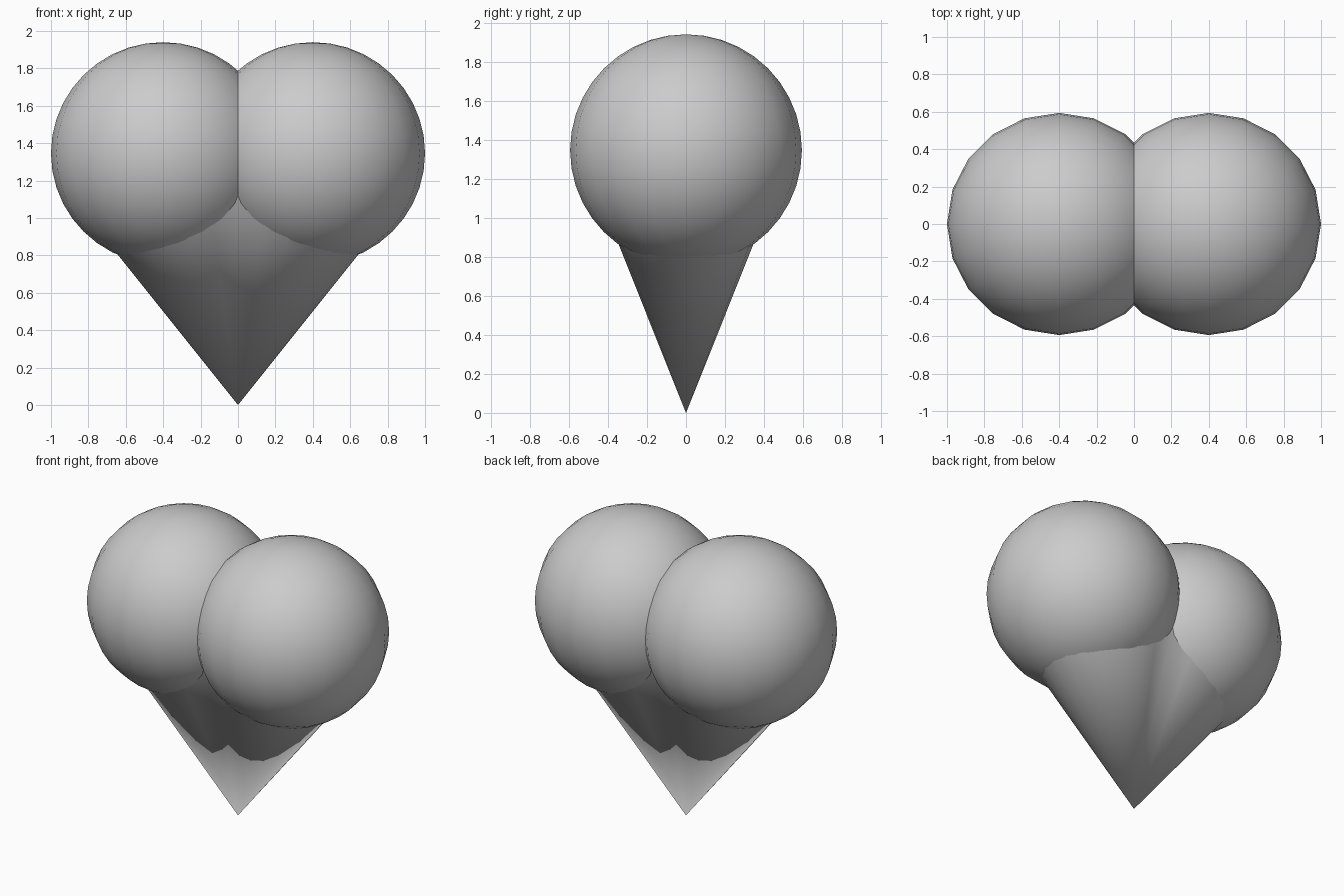
import bpy, bmesh, math

if "Cube" in bpy.data.objects:
    bpy.data.objects.remove(bpy.data.objects["Cube"])

# Two rounded lobes, 20-sided around the vertical axis
for name, side in (("left_lobe", -1), ("right_lobe", 1)):
    bpy.ops.mesh.primitive_uv_sphere_add(segments=20, ring_count=20, radius=1,
                                         location=(0.4 * side, 0, 1.346))
    lobe = bpy.context.object
    lobe.name = name
    lobe.scale = (0.6, 0.594, 0.594)
    bpy.ops.object.shade_smooth()

# Tapered lower body: a peanut-shaped section (two merged ellipses) drawn to a point
CENTRE, HALF_X, HALF_Y, TOP = 0.29, 0.51, 0.4, 1.2
limit = math.acos(-CENTRE / HALF_X)
STEPS = 14
section = []
for side in (1, -1):
    for i in range(STEPS):
        a = -limit + 2 * limit * i / STEPS
        section.append((side * (CENTRE + HALF_X * math.cos(a)),
                        side * HALF_Y * math.sin(a)))

bm = bmesh.new()
tip = bm.verts.new((0, 0, 0))
rim = [bm.verts.new((u * TOP, v * TOP, TOP)) for u, v in section]
for i, v in enumerate(rim):
    bm.faces.new((tip, rim[(i + 1) % len(rim)], v))
# Cap hidden inside the lobes
bm.faces.new(rim)
bmesh.ops.recalc_face_normals(bm, faces=bm.faces)
mesh = bpy.data.meshes.new("tapered_body")
bm.to_mesh(mesh)
bm.free()
body = bpy.data.objects.new("tapered_body", mesh)
bpy.context.collection.objects.link(body)
bpy.ops.object.select_all(action='DESELECT')
body.select_set(True)
bpy.context.view_layer.objects.active = body
bpy.ops.object.shade_smooth_by_angle(angle=math.radians(60))
